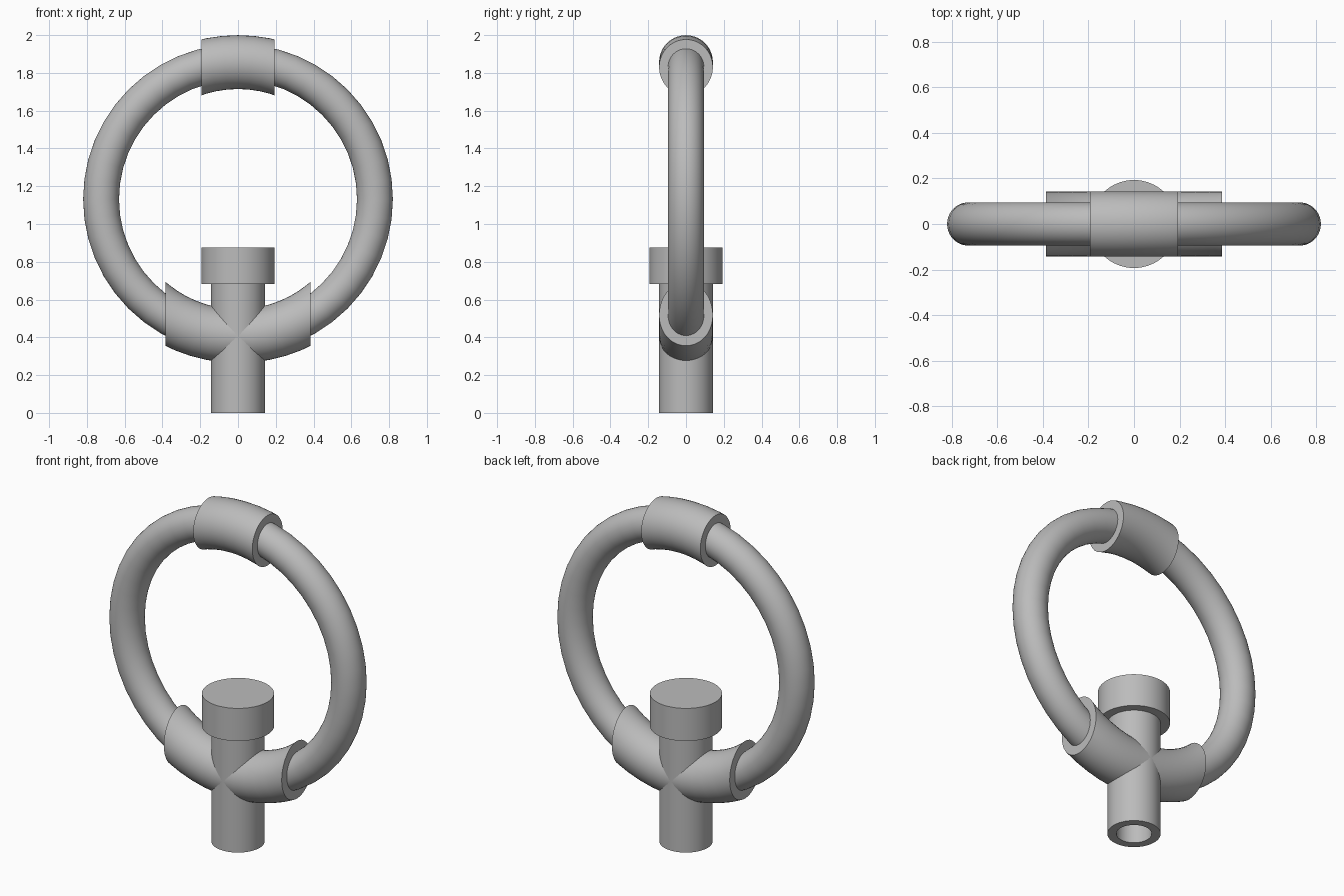
import bpy
import bmesh
from math import radians, pi
from mathutils import Matrix, Vector

RING_RADIUS = 0.725
RING_Z = 1.132
TUBE = 0.095
SLEEVE = 0.1425

cube = bpy.data.objects.get("Cube")
if cube:
    bpy.data.objects.remove(cube, do_unlink=True)

grey = bpy.data.materials.new("plain grey")
grey.use_nodes = True
GREY = (0.5, 0.5, 0.5, 1)
grey.diffuse_color = GREY
grey.node_tree.nodes["Principled BSDF"].inputs["Base Color"].default_value = GREY


def finish(name, bm):
    """Turn a bmesh into a smooth-shaded grey object."""
    bmesh.ops.recalc_face_normals(bm, faces=bm.faces)
    mesh = bpy.data.meshes.new(name)
    bm.to_mesh(mesh)
    bm.free()
    mesh.materials.append(grey)
    obj = bpy.data.objects.new(name, mesh)
    bpy.context.collection.objects.link(obj)
    bpy.ops.object.select_all(action='DESELECT')
    obj.select_set(True)
    bpy.context.view_layer.objects.active = obj
    bpy.ops.object.shade_smooth_by_angle(angle=radians(35))
    return obj


def torus(minor, segments=48, sides=40):
    """Upright ring around the y axis, centred at RING_Z."""
    bm = bmesh.new()
    centre = Vector((0, 0, RING_Z))
    place = Matrix.Translation(centre + Vector((0, 0, RING_RADIUS))) @ Matrix.Rotation(pi / 2, 4, 'Y')
    bmesh.ops.create_circle(bm, segments=sides, radius=minor, matrix=place)
    bmesh.ops.spin(bm, geom=bm.verts[:] + bm.edges[:], cent=centre, axis=(0, 1, 0),
                   angle=2 * pi, steps=segments)
    bmesh.ops.remove_doubles(bm, verts=bm.verts, dist=0.0001)
    return bm


def sleeve(name, half_width, side):
    """Thicker piece of the ring, cut off by upright planes; side is +1 top, -1 bottom."""
    bm = torus(SLEEVE, segments=64)
    cuts = [((0, 0, RING_Z), (0, 0, -side)),
            ((half_width, 0, 0), (1, 0, 0)),
            ((-half_width, 0, 0), (-1, 0, 0))]
    for point, normal in cuts:
        bmesh.ops.bisect_plane(bm, geom=bm.verts[:] + bm.edges[:] + bm.faces[:],
                               plane_co=point, plane_no=normal, clear_outer=True)
    # Flat end caps
    bmesh.ops.holes_fill(bm, edges=[e for e in bm.edges if e.is_boundary])
    return finish(name, bm)


def lathe(name, profile, steps=64):
    """Revolve (radius, height) points around the z axis."""
    bm = bmesh.new()
    verts = [bm.verts.new((r, 0, z)) for r, z in profile]
    for a, b in zip(verts, verts[1:]):
        bm.edges.new((a, b))
    bmesh.ops.spin(bm, geom=bm.verts[:] + bm.edges[:], cent=(0, 0, 0), axis=(0, 0, 1),
                   angle=2 * pi, steps=steps)
    bmesh.ops.remove_doubles(bm, verts=bm.verts, dist=0.0001)
    return finish(name, bm)


# Ring with its two sleeves
finish("ring", torus(TUBE))
sleeve("top_sleeve", 0.193, 1)
sleeve("bottom_sleeve", 0.385, -1)

# Stem with an open bore at the foot, and the cap on top
lathe("stem", [(0, 0.3), (TUBE, 0.3), (TUBE, 0), (SLEEVE, 0), (SLEEVE, 0.69), (0, 0.69)])
lathe("cap", [(0, 0.682), (0.193, 0.682), (0.193, 0.875), (0, 0.875)])
